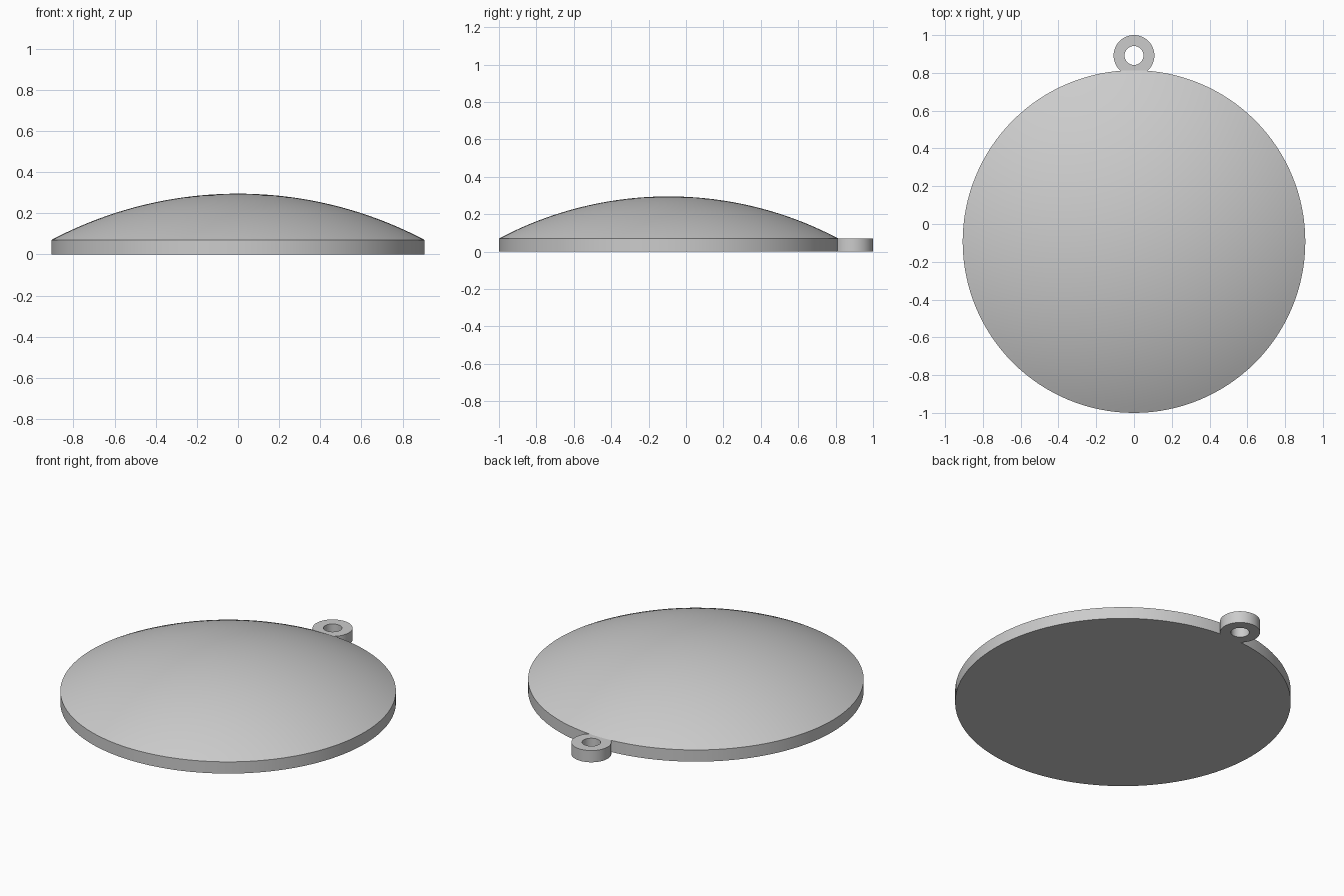
import bpy, bmesh, math

if "Cube" in bpy.data.objects:
    bpy.data.objects.remove(bpy.data.objects["Cube"])

metal = bpy.data.materials.new("plain grey")
metal.diffuse_color = (0.6, 0.6, 0.6, 1)
metal.use_nodes = True
metal.node_tree.nodes["Principled BSDF"].inputs["Base Color"].default_value = metal.diffuse_color

EDGE = 0.07                    # thickness of the rim and of the loop
RADIUS, DISC_Y = 0.907, -0.093
RISE = 0.225                   # height of the dome above the rim
SPHERE = (RADIUS ** 2 + RISE ** 2) / (2 * RISE)


def lathe(name, profile, y, steps, closed=False):
    """Spin an (r, z) profile about a vertical axis at the given y."""
    bm = bmesh.new()
    verts = [bm.verts.new((r, 0, z)) for r, z in profile]
    pairs = list(zip(verts, verts[1:]))
    if closed:
        pairs.append((verts[-1], verts[0]))
    edges = [bm.edges.new(p) for p in pairs]
    bmesh.ops.spin(bm, geom=verts + edges, axis=(0, 0, 1), cent=(0, 0, 0),
                   angle=2 * math.pi, steps=steps, use_duplicate=False)
    bmesh.ops.remove_doubles(bm, verts=bm.verts[:], dist=1e-5)
    bmesh.ops.translate(bm, verts=bm.verts[:], vec=(0, y, 0))
    bmesh.ops.recalc_face_normals(bm, faces=bm.faces[:])
    mesh = bpy.data.meshes.new(name)
    bm.to_mesh(mesh)
    bm.free()
    mesh.materials.append(metal)
    obj = bpy.data.objects.new(name, mesh)
    bpy.context.collection.objects.link(obj)
    return obj


# Domed disc: flat base, straight rim, spherical cap
a_max = math.asin(RADIUS / SPHERE)
cap = [(SPHERE * math.sin(a), EDGE + RISE - SPHERE * (1 - math.cos(a)))
       for a in (a_max * (1 - i / 24) for i in range(25))]
pendant = lathe("domed_pendant", [(0, 0), (RADIUS, 0)] + cap, DISC_Y, 128)

# Hanging loop, merged into the back of the rim
loop = lathe("hanging_loop", [(0.05, 0), (0.108, 0), (0.108, EDGE), (0.05, EDGE)],
             0.892, 64, closed=True)
union = pendant.modifiers.new("merge loop", 'BOOLEAN')
union.operation, union.solver, union.object = 'UNION', 'EXACT', loop

bpy.context.view_layer.objects.active = pendant
pendant.select_set(True)
bpy.ops.object.modifier_apply(modifier=union.name)
bpy.data.objects.remove(loop)

# Smooth curved surfaces, crisp rims
bpy.ops.object.shade_smooth_by_angle(angle=math.radians(25))
